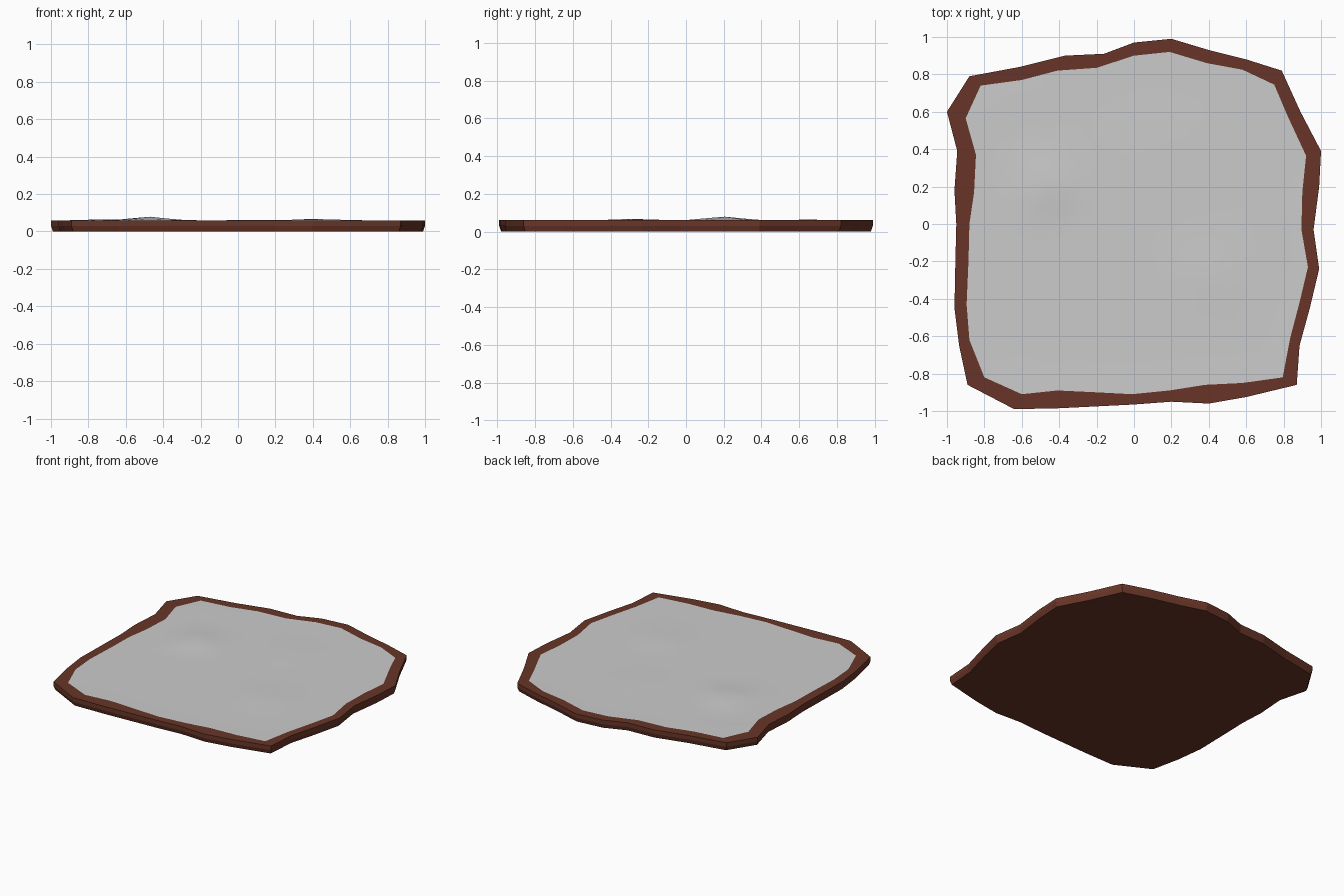
import bpy, bmesh, math
from mathutils import Vector

if "Cube" in bpy.data.objects:
    bpy.data.objects.remove(bpy.data.objects["Cube"])

# Irregular outlines, clockwise from the left corner
OUTER = [(-1, .6), (-.88, .79), (-.61, .84), (-.37, .9), (-.16, .91), (0, .97), (.2, .99), (.4, .93),
         (.6, .88), (.79, .82), (.89, .6), (1, .39), (.99, .2), (.96, -.03), (.99, -.24), (.94, -.45),
         (.885, -.65), (.87, -.86), (.6, -.925), (.4, -.96), (.2, -.95), (0, -.965), (-.2, -.975), (-.4, -.985),
         (-.64, -.99), (-.89, -.86), (-.935, -.65), (-.96, -.45), (-.955, -.2), (-.95, 0), (-.96, .18), (-.945, .39)]
INNER = [(-.9, .565), (-.82, .74), (-.6, .77), (-.41, .82), (-.2, .835), (0, .9), (.19, .92), (.39, .86),
         (.58, .825), (.75, .745), (.82, .58), (.92, .365), (.9, .17), (.895, -.03), (.93, -.23), (.885, -.42),
         (.835, -.61), (.795, -.82), (.58, -.85), (.38, -.86), (.19, -.89), (-.01, -.91), (-.2, -.9), (-.41, -.89),
         (-.6, -.91), (-.8, -.82), (-.88, -.62), (-.895, -.43), (-.885, -.2), (-.88, 0), (-.855, .17), (-.845, .37)]


def loft(bm, a, b):
    n = len(a)
    for i in range(n):
        bm.faces.new((a[i], a[(i + 1) % n], b[(i + 1) % n], b[i]))


def ring(bm, pts, z, s=1.0):
    return [bm.verts.new((x * s, y * s, z)) for x, y in pts]


def finish(bm, name, color=None):
    bmesh.ops.recalc_face_normals(bm, faces=bm.faces)
    me = bpy.data.meshes.new(name)
    bm.to_mesh(me)
    bm.free()
    ob = bpy.data.objects.new(name, me)
    bpy.context.collection.objects.link(ob)
    if color:
        m = bpy.data.materials.new(name + "_colour")
        m.diffuse_color = color
        m.use_nodes = True
        m.node_tree.nodes["Principled BSDF"].inputs["Base Color"].default_value = m.diffuse_color
        me.materials.append(m)
    return ob


# Brown slab: flat underside, two-step edge, flat rim dropping under the grey surface
bm = bmesh.new()
rings = [ring(bm, OUTER, 0, .99), ring(bm, OUTER, .03), ring(bm, OUTER, .06), ring(bm, INNER, .06),
         ring(bm, INNER, .04)]
for a, b in zip(rings, rings[1:]):
    loft(bm, a, b)
bm.faces.new(rings[0])
bm.faces.new(rings[-1])
finish(bm, "earth_slab", (.14, .036, .021, 1))

# Grey ground surface with a few very low rises
RISES = [(-.48, .2, .02, .13), (.42, -.28, .008, .15), (-.72, .68, .006, .09), (.15, .4, .003, .2)]


def height(x, y):
    return .059 + sum(h * math.exp(-((x - cx) ** 2 + (y - cy) ** 2) / (r * r)) for cx, cy, h, r in RISES)


bm = bmesh.new()
steps = 9
rings = [ring(bm, INNER, .06, 1 - k / steps) for k in range(steps)]
for a, b in zip(rings, rings[1:]):
    loft(bm, a, b)
centre = bm.verts.new((0, 0, .06))
last = rings[-1]
for i in range(len(last)):
    bm.faces.new((last[i], last[(i + 1) % len(last)], centre))
for v in bm.verts:
    if v not in rings[0]:
        v.co.z = height(v.co.x, v.co.y)
bmesh.ops.recalc_face_normals(bm, faces=bm.faces)
if sum(f.normal.z for f in bm.faces) < 0:
    bmesh.ops.reverse_faces(bm, faces=bm.faces)
ground = finish(bm, "ground_surface")
if ground.data.polygons[0].normal.z < 0:
    ground.data.flip_normals()
for p in ground.data.polygons:
    p.use_smooth = True
